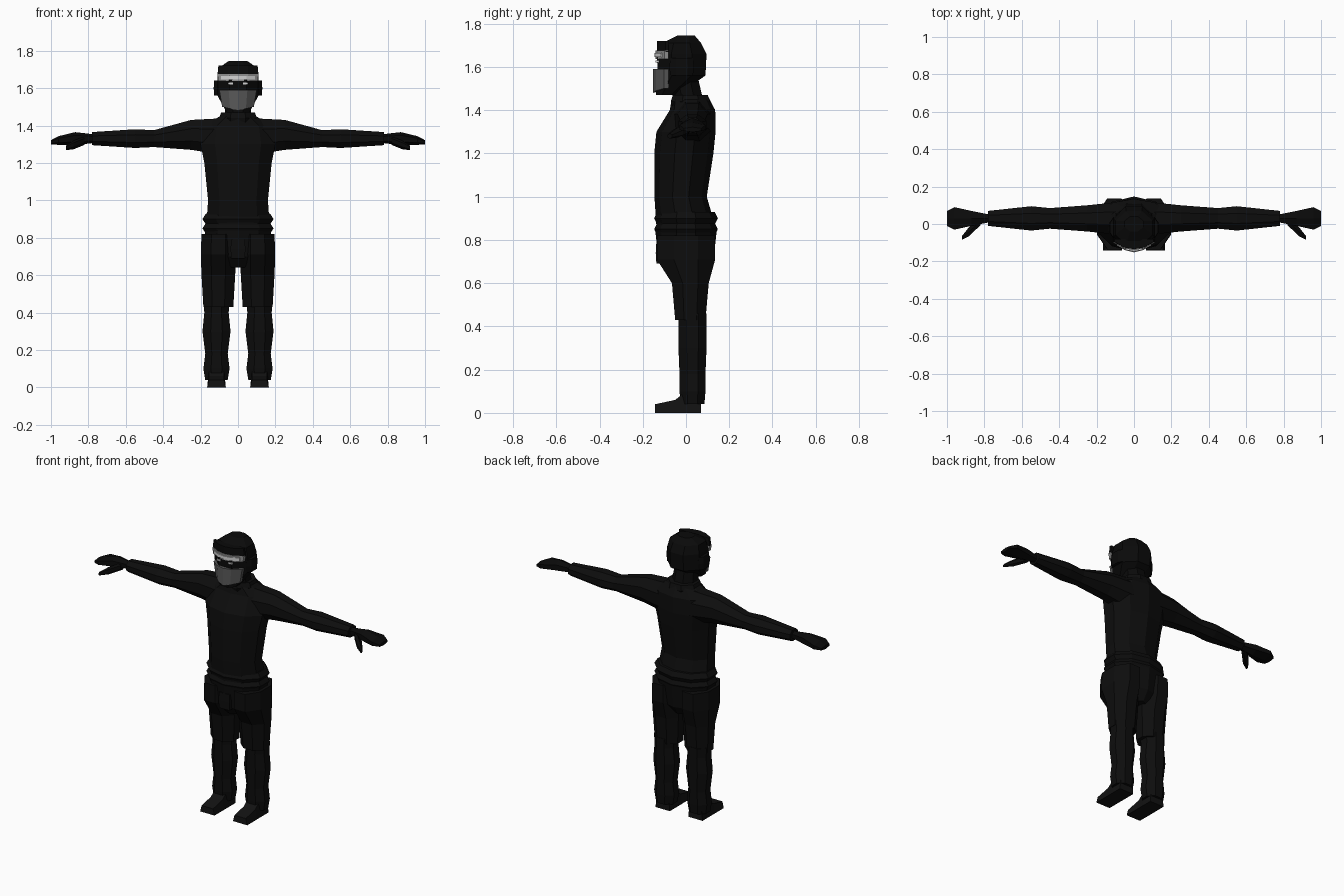
import bpy, bmesh, math

cube = bpy.data.objects.get("Cube")
if cube:
    bpy.data.objects.remove(cube, do_unlink=True)


def material(name, level):
    """Neutral flat colour of the given linear brightness."""
    colour = (level, level, level, 1)
    mat = bpy.data.materials.new(name)
    mat.use_nodes = True
    mat.diffuse_color = colour
    for node in mat.node_tree.nodes:
        if node.type == 'BSDF_PRINCIPLED':
            node.inputs["Base Color"].default_value = colour
    return mat


cloth = material("black cloth", .004)
hood_black = material("deep black", .003)
shoe_black = material("shoe black", .006)
mask_grey = material("mask grey", .1)
frame_grey = material("frame grey", .3)
lens_white = material("lens white", .65)


def skin(name, mat, rings, mirror=False):
    """Join rings of points with flat side faces and cap both ends."""
    bm = bmesh.new()
    loops = [[bm.verts.new(point) for point in ring] for ring in rings]
    for low, high in zip(loops, loops[1:]):
        for i in range(len(low)):
            bm.faces.new((low[i - 1], low[i], high[i], high[i - 1]))
    bm.faces.new(loops[0])
    bm.faces.new(loops[-1])
    bmesh.ops.recalc_face_normals(bm, faces=bm.faces)
    mesh = bpy.data.meshes.new(name)
    bm.to_mesh(mesh)
    bm.free()
    mesh.materials.append(mat)
    part = bpy.data.objects.new(name, mesh)
    bpy.context.collection.objects.link(part)
    if mirror:
        part.modifiers.new("mirror", 'MIRROR').use_mirror_merge = False


def loft(name, mat, centre, sections, sides=8, along_x=False, lean=(0, 0), mirror=False):
    """Sections give position, two half sizes and an optional shift of the second axis."""
    rings = []
    grow = 1 / math.cos(math.pi / sides)
    start = sections[0][0]
    for position, half_a, half_b, *shift in sections:
        mid_a = centre[0] + lean[0] * (position - start)
        mid_b = centre[1] + lean[1] * (position - start) + sum(shift)
        ring = []
        for i in range(sides):
            angle = math.tau * (i + .5) / sides
            a = mid_a + half_a * grow * math.cos(angle)
            b = mid_b + half_b * grow * math.sin(angle)
            ring.append((position, a, b) if along_x else (a, b, position))
        rings.append(ring)
    skin(name, mat, rings, mirror)


def fold(name, mat, centre, z, height, half_a, half_b, **options):
    """Ring of material that bulges in the middle."""
    slim = .9
    loft(name, mat, centre, [(z - height, half_a * slim, half_b * slim),
                             (z, half_a, half_b),
                             (z + height, half_a * slim, half_b * slim)], **options)


def face_band(name, mat, low, high, front, bend, back=-.08, drop=0):
    """Faceted band bent around the face; low and high give height and half width."""
    rings = []
    for (z, wide), sag in ((low, drop), (high, 0)):
        ring = [(wide * k, front + bend * k * k, z - sag * (1 - abs(k)))
                for k in (-1, -.5, 0, .5, 1)]
        rings.append(ring + [(wide, back, z), (-wide, back, z)])
    skin(name, mat, rings)


# Shirt with a folded hem and a collar
middle = (0, 0)
loft("shirt", cloth, middle, [
    (.86, .17, .13), (1, .16, .115, -.025), (1.2, .18, .13, -.01),
    (1.3, .2, .13), (1.4, .18, .1, .03), (1.46, .08, .08, .02)], sides=10)
for z in (.85, .9):
    fold("hem_fold", cloth, middle, z, .03, .19, .14, sides=10)
fold("collar", cloth, (0, .02), 1.44, .03, .1, .09)

# Sleeves, gloved hands and spread thumbs
arm = dict(along_x=True, mirror=True)
loft("sleeves", cloth, (.03, 1.33), [
    (.06, .09, .1, .01), (.25, .07, .08, .02), (.45, .055, .045),
    (.55, .065, .05), (.78, .04, .035)], **arm)
loft("hands", hood_black, (.03, 1.33), [
    (.77, .02, .02), (.87, .04, .03), (.96, .06, .02, -.01), (1, .04, .01, -.02)],
    sides=6, **arm)
loft("thumbs", hood_black, (.015, 1.32), [
    (.82, .02, .02), (.88, .025, .02), (.92, .01, .01)],
    sides=6, lean=(-.9, -.4), **arm)

# Trousers
loft("trouser_seat", cloth, middle, [
    (.64, .05, .08), (.7, .15, .12), (.84, .18, .135)], sides=10)
loft("trouser_thighs", cloth, (.105, 0), [
    (.43, .08, .07, .02), (.6, .09, .085, .02), (.71, .094, .135),
    (.82, .09, .135)], mirror=True)
loft("trouser_shins", cloth, (.115, .03), [
    (.04, .06, .055), (.1, .07, .06), (.18, .06, .06), (.3, .075, .065),
    (.4, .065, .065), (.46, .07, .065)], mirror=True)
fold("fly_flap", cloth, (0, -.11), .74, .05, .04, .03, sides=4)

# Shoes: low toe rising to the ankle
sole, top = .05, .04
skin("shoes", shoe_black, [
    [(.115 - sole, y, 0), (.115 + sole, y, 0), (.115 + top, y, z), (.115 - top, y, z)]
    for y, z in ((-.143, .04), (-.05, .06), (0, .1), (.07, .1))], mirror=True)

# Neck and hooded head
loft("neck", hood_black, (0, .02), [(1.4, .075, .07), (1.56, .065, .065)], lean=(0, -.2))
loft("hood", hood_black, (0, -.02), [
    (1.47, .06, .05, -.07), (1.56, .11, .11), (1.66, .11, .115),
    (1.71, .1, .09), (1.745, .05, .04, .02)])
fold("ear_covers", hood_black, (.11, -.02), 1.6, .04, .02, .05, sides=6, mirror=True)
face_band("brow_brim", hood_black, (1.67, .11), (1.72, .105), -.135, .04)

# Face mask, visor and eyes
face_band("face_mask", mask_grey, (1.5, .085), (1.59, .1), -.152, .05, drop=.02)
face_band("visor_frame", frame_grey, (1.637, .105), (1.675, .11), -.14, .04)
face_band("visor_lens", lens_white, (1.645, .09), (1.665, .09), -.146, .03)
loft("eyes", lens_white, (.04, -.13), [(z, .013, .01) for z in (1.62, 1.63)],
     sides=4, mirror=True)
